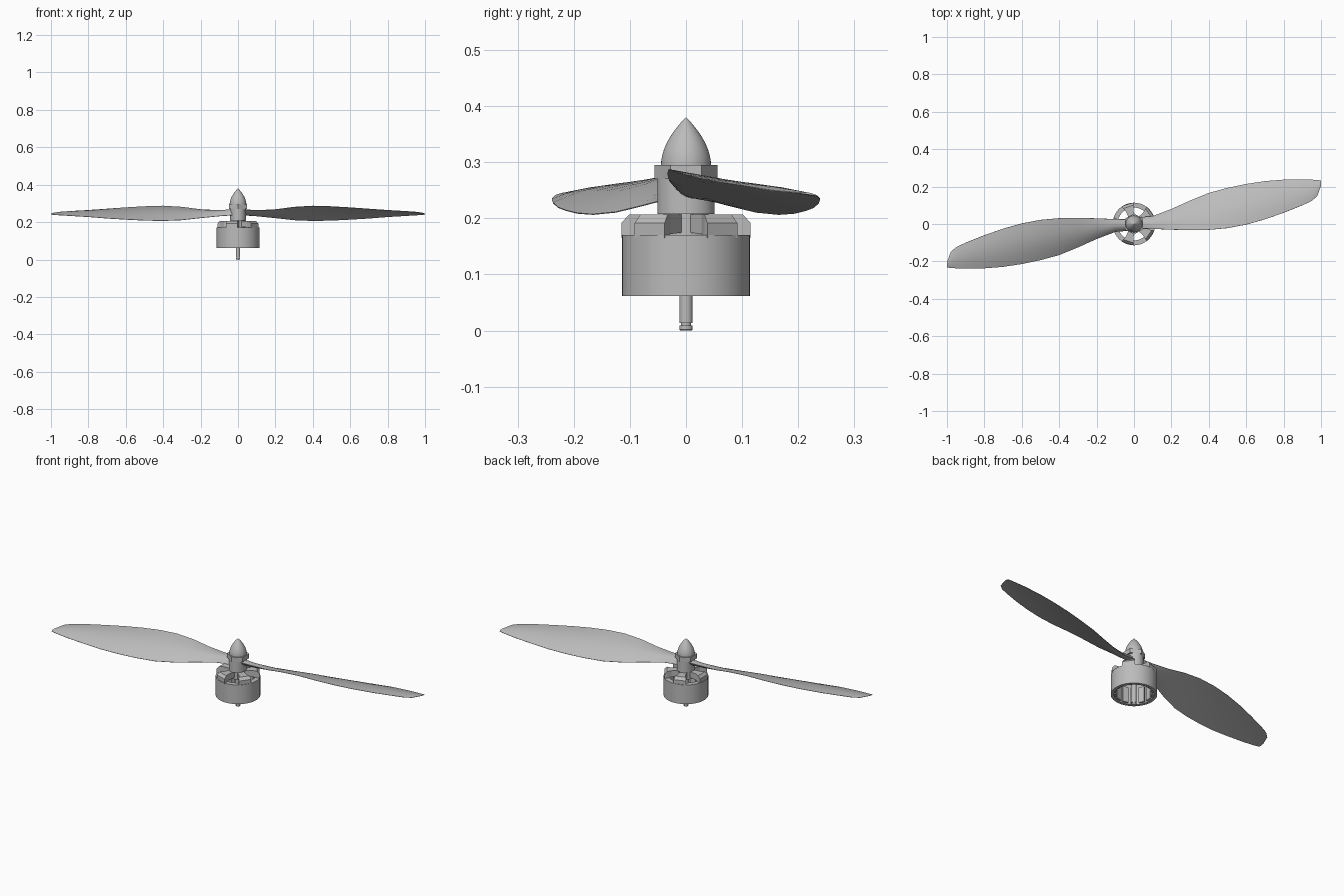
import bpy, bmesh, math
from mathutils import Matrix, Vector

if "Cube" in bpy.data.objects:
    bpy.data.objects.remove(bpy.data.objects["Cube"], do_unlink=True)

GREY = (0.5, 0.5, 0.5, 1)
metal = bpy.data.materials.new("plain grey")
metal.use_nodes = True
metal.diffuse_color = GREY
metal.node_tree.nodes["Principled BSDF"].inputs["Base Color"].default_value = GREY


def finish(name, bm, smooth=True, angle=35):
    bmesh.ops.remove_doubles(bm, verts=bm.verts, dist=1e-5)
    bmesh.ops.recalc_face_normals(bm, faces=bm.faces)
    mesh = bpy.data.meshes.new(name)
    bm.to_mesh(mesh)
    bm.free()
    mesh.materials.append(metal)
    obj = bpy.data.objects.new(name, mesh)
    bpy.context.collection.objects.link(obj)
    if smooth:
        bpy.ops.object.select_all(action="DESELECT")
        obj.select_set(True)
        bpy.context.view_layer.objects.active = obj
        bpy.ops.object.shade_smooth_by_angle(angle=math.radians(angle))
    return obj


def loft(bm, loops, close=False):
    """Bridge equal rings of points; cap the ends or join them up."""
    rings = [[bm.verts.new(p) for p in loop] for loop in loops]
    n = len(rings[0])
    pairs = list(zip(rings, rings[1:]))
    if close:
        pairs.append((rings[-1], rings[0]))
    else:
        bm.faces.new(rings[0])
        bm.faces.new(rings[-1])
    for a, b in pairs:
        for i in range(n):
            j = (i + 1) % n
            bm.faces.new((a[i], a[j], b[j], b[i]))


def lathe(name, profile, sides=48, close=False, smooth=True, turn=0.0):
    bm = bmesh.new()
    loops = []
    for r, z in profile:
        angles = [turn + math.tau * i / sides for i in range(sides)]
        loops.append([(r * math.cos(a), r * math.sin(a), z) for a in angles])
    loft(bm, loops, close)
    return finish(name, bm, smooth)


# Motor bell: open ring with a thick wall
lathe("motor_bell", [(0.114, 0.062), (0.114, 0.17), (0.088, 0.17), (0.098, 0.155),
                     (0.098, 0.062)], close=True)

# Five tapered, chamfered spokes joining the bell to the hub
SPOKES = 5
bm = bmesh.new()
for k in range(SPOKES):
    turn = Matrix.Rotation(math.tau * (k + 0.5) / SPOKES, 3, "Z")
    loops = []
    for r, half, low, high in ((0.03, 0.016, 0.175, 0.207), (0.075, 0.02, 0.172, 0.207),
                               (0.097, 0.03, 0.165, 0.207), (0.11, 0.033, 0.165, 0.192)):
        loops.append([turn @ Vector(p) for p in
                      ((r, -half, low), (r, half, low), (r, half, high), (r, -half, high))])
    loft(bm, loops)
finish("bell_spokes", bm, smooth=False)

# Magnets lining the inside of the bell
MAGNETS = 14
bm = bmesh.new()
for k in range(MAGNETS):
    place = Matrix.Rotation(math.tau * k / MAGNETS, 4, "Z") @ Matrix.Translation((0.094, 0, 0.11))
    bmesh.ops.create_cube(bm, size=1, matrix=place @ Matrix.Diagonal((0.01, 0.03, 0.085, 1)))
finish("magnets", bm, smooth=False)

# Shaft with a clip groove, hub, nut and spinner
lathe("shaft", [(0.01, 0), (0.012, 0.002), (0.012, 0.009), (0.009, 0.009),
                (0.009, 0.014), (0.012, 0.014), (0.012, 0.19)], sides=24)
lathe("bell_centre", [(0.04, 0.165), (0.04, 0.21)])
hub = lathe("propeller_hub", [(0.051, 0.208), (0.051, 0.272)])
hub.scale.x = 0.85
lathe("hub_nut", [(0.056, 0.27), (0.056, 0.295)], sides=6, smooth=False, turn=math.pi / 2)
STEPS = 12
dome = [(0.044 * (1 - (i / STEPS) ** 1.9) + 0.0005, 0.295 + 0.085 * i / STEPS)
        for i in range(STEPS + 1)]
lathe("spinner", dome)

# Blade stations: x, front edge y and z, rear edge y and z, thickness
STATIONS = (
    (0.02, -0.025, 0.262, 0.035, 0.238, 0.03),
    (0.1, -0.026, 0.263, 0.042, 0.232, 0.022),
    (0.2, -0.03, 0.268, 0.08, 0.222, 0.016),
    (0.3, -0.033, 0.281, 0.125, 0.211, 0.013),
    (0.4, -0.031, 0.287, 0.166, 0.207, 0.012),
    (0.5, -0.022, 0.284, 0.193, 0.209, 0.011),
    (0.6, -0.003, 0.278, 0.214, 0.214, 0.01),
    (0.7, 0.025, 0.271, 0.229, 0.22, 0.009),
    (0.8, 0.06, 0.264, 0.237, 0.228, 0.008),
    (0.9, 0.1, 0.258, 0.239, 0.234, 0.006),
    (0.95, 0.123, 0.254, 0.237, 0.237, 0.005),
    (0.98, 0.15, 0.25, 0.235, 0.239, 0.004),
    (1.0, 0.205, 0.245, 0.232, 0.241, 0.002),
)
CHORD = 10


def blade(name, turn):
    bm = bmesh.new()
    spin = Matrix.Rotation(turn, 3, "Z")
    loops = []
    for x, y0, z0, y1, z1, thick in STATIONS:
        front, rear = Vector((x, y0, z0)), Vector((x, y1, z1))
        lift = Vector((0, z0 - z1, y1 - y0)).normalized()
        camber = 0.04 * (rear - front).length
        upper, lower = [], []
        for i in range(CHORD + 1):
            t = (1 - math.cos(math.pi * i / CHORD)) / 2
            arch = math.sin(math.pi * t)
            mid = front.lerp(rear, t) + lift * camber * arch
            half = lift * (thick * arch / 2 + 0.0008)
            upper.append(spin @ (mid + half))
            lower.append(spin @ (mid - half))
        loops.append(upper + lower[::-1])
    loft(bm, loops)
    finish(name, bm, angle=50)


blade("left_blade", 0)
blade("right_blade", math.pi)
